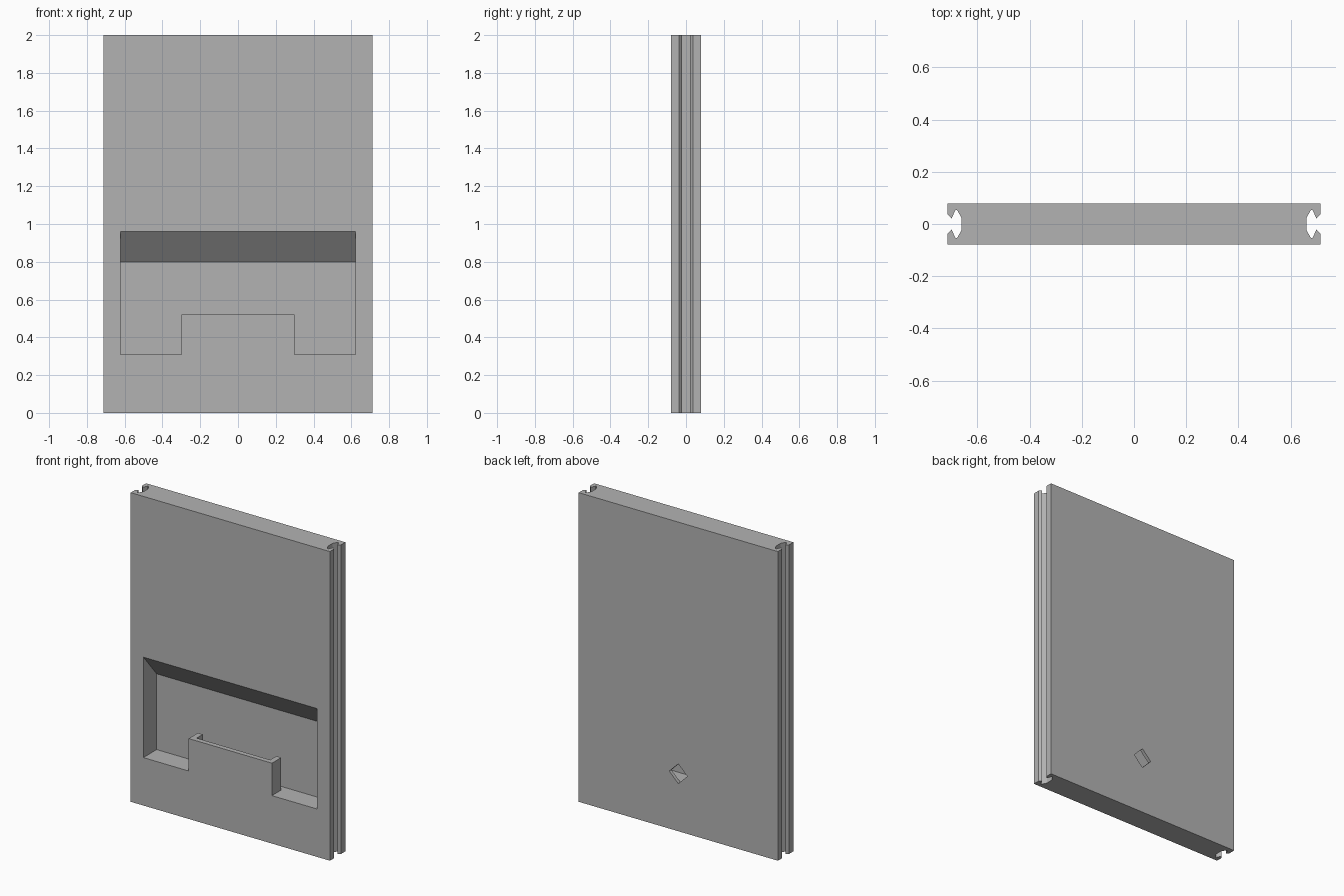
import bpy
import bmesh
from math import radians
from mathutils import Matrix, Vector

if "Cube" in bpy.data.objects:
    bpy.data.objects.remove(bpy.data.objects["Cube"], do_unlink=True)

W, T, H = 0.713, 0.079, 2.0      # half width, half thickness, height
BACK = 0.057                     # depth position of the pocket's rear wall
FLOOR = 0.31

grey = bpy.data.materials.new("plain grey")
grey.use_nodes = True
colour = (0.45, 0.45, 0.45, 1)
grey.diffuse_color = colour
grey.node_tree.nodes["Principled BSDF"].inputs["Base Color"].default_value = colour


def prism(name, points, sweep):
    """Extrude a closed outline of 3D points along the sweep vector."""
    bm = bmesh.new()
    face = bm.faces.new([bm.verts.new(p) for p in points])
    grown = bmesh.ops.extrude_face_region(bm, geom=[face])["geom"]
    verts = [g for g in grown if isinstance(g, bmesh.types.BMVert)]
    bmesh.ops.translate(bm, verts=verts, vec=Vector(sweep))
    bmesh.ops.recalc_face_normals(bm, faces=bm.faces[:])
    mesh = bpy.data.meshes.new(name)
    bm.to_mesh(mesh)
    bm.free()
    mesh.materials.append(grey)
    obj = bpy.data.objects.new(name, mesh)
    bpy.context.collection.objects.link(obj)
    return obj


def cut(target, cutter):
    """Subtract the cutter from the target and discard it."""
    cutter.hide_render = True
    mod = target.modifiers.new("cut", "BOOLEAN")
    mod.operation = "DIFFERENCE"
    mod.solver = "EXACT"
    mod.object = cutter
    bpy.context.view_layer.objects.active = target
    bpy.ops.object.modifier_apply(modifier=mod.name)
    bpy.data.objects.remove(cutter, do_unlink=True)


# Panel with a snap-in groove down each side edge
groove = [(W, 0.036), (0.698, 0.021), (0.684, 0.053), (0.677, 0.053), (0.66, 0.023)]
right = [(W, T)] + groove + [(x, -y) for x, y in reversed(groove)] + [(W, -T)]
outline = right + [(-x, -y) for x, y in right]
panel = prism("panel", [(x, y, 0) for x, y in outline], (0, 0, H))

# Front pocket with a ceiling that slopes down towards the rear wall
front = -T - 0.1
slope = (0.96 - 0.80) / (BACK + T)
pocket_side = [(front, FLOOR), (BACK, FLOOR), (BACK, 0.80), (front, 0.96 + 0.1 * slope)]
pocket = prism("pocket_cutter", [(-0.622, y, z) for y, z in pocket_side], (1.243, 0, 0))

# Pull tab left standing in the pocket: a thin plate with returns at both ends
half, wall, rear, plate = 0.298, 0.035, 0.016, -T + 0.032
tab = [(half, front - 0.1), (half, rear), (half - wall, rear), (half - wall, plate)]
tab += [(-x, y) for x, y in reversed(tab)]
cut(pocket, prism("pull_tab", [(x, y, FLOOR - 0.1) for x, y in tab], (0, 0, 0.31)))
cut(panel, pocket)

# Diamond hole through the thin rear wall
turn = Matrix.Rotation(radians(90), 3, "Y")
corner = Vector((0.064, 0, 0))
diamond = []
for i in range(4):
    diamond.append(corner + Vector((0, BACK - 0.01, 0.372)))
    corner = turn @ corner
cut(panel, prism("hole_cutter", diamond, (0, 0.1, 0)))
